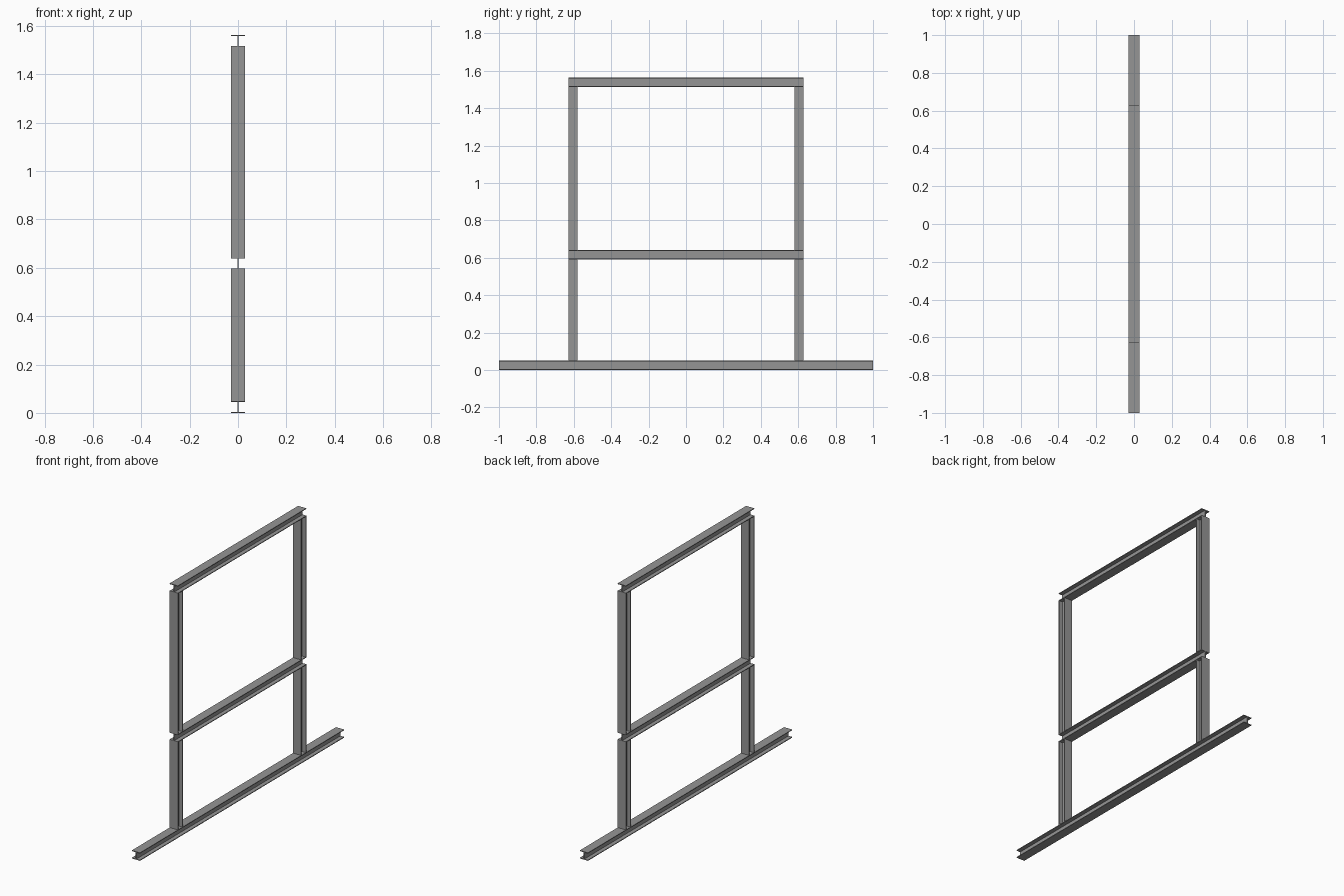
import bpy
import bmesh
from mathutils import Vector

cube = bpy.data.objects.get("Cube")
if cube:
    bpy.data.objects.remove(cube, do_unlink=True)

steel = bpy.data.materials.new("steel_grey")
steel.use_nodes = True
grey = (0.3, 0.3, 0.3, 1)
steel.diffuse_color = grey
steel.node_tree.nodes["Principled BSDF"].inputs["Base Color"].default_value = grey

# Shared section: flange width, depth, flange and web thickness
W, D, F, T = 0.056, 0.05, 0.0045, 0.006
HALF = 0.629          # half width of the upright frame
TOP, MID = 1.563, 0.642


def i_beam(name, start, end, depth_axis):
    """Extrude an I section from start to end, centred on the line."""
    w, d, f, t = W / 2, D / 2, D / 2 - F, T / 2
    quarter = [(w, d), (w, f), (t, f)]
    right = quarter + [(x, -y) for x, y in reversed(quarter)]
    outline = right + [(-x, y) for x, y in reversed(right)]
    start, end, up = Vector(start), Vector(end), Vector(depth_axis)
    bm = bmesh.new()
    face = bm.faces.new([bm.verts.new(start + Vector((x, 0, 0)) + up * y)
                         for x, y in outline])
    grown = bmesh.ops.extrude_face_region(bm, geom=[face], use_keep_orig=True)
    verts = [g for g in grown["geom"] if isinstance(g, bmesh.types.BMVert)]
    bmesh.ops.translate(bm, verts=verts, vec=end - start)
    bmesh.ops.recalc_face_normals(bm, faces=bm.faces)
    mesh = bpy.data.meshes.new(name)
    bm.to_mesh(mesh)
    bm.free()
    mesh.materials.append(steel)
    obj = bpy.data.objects.new(name, mesh)
    bpy.context.collection.objects.link(obj)


# Horizontal beams: name, half length, top height
for name, half, top in (("base_beam", 1, D), ("middle_beam", HALF, MID),
                        ("top_beam", HALF, TOP)):
    z = top - D / 2
    i_beam(name, (0, -half, z), (0, half, z), (0, 0, 1))

# Upright columns between the beams, front and back
for side, sign in (("front", -1), ("back", 1)):
    y = sign * (HALF - D / 2)
    for level, low, high in (("lower", D, MID - D), ("upper", MID, TOP - D)):
        i_beam(f"{side}_{level}_column", (0, y, low), (0, y, high), (0, 1, 0))
